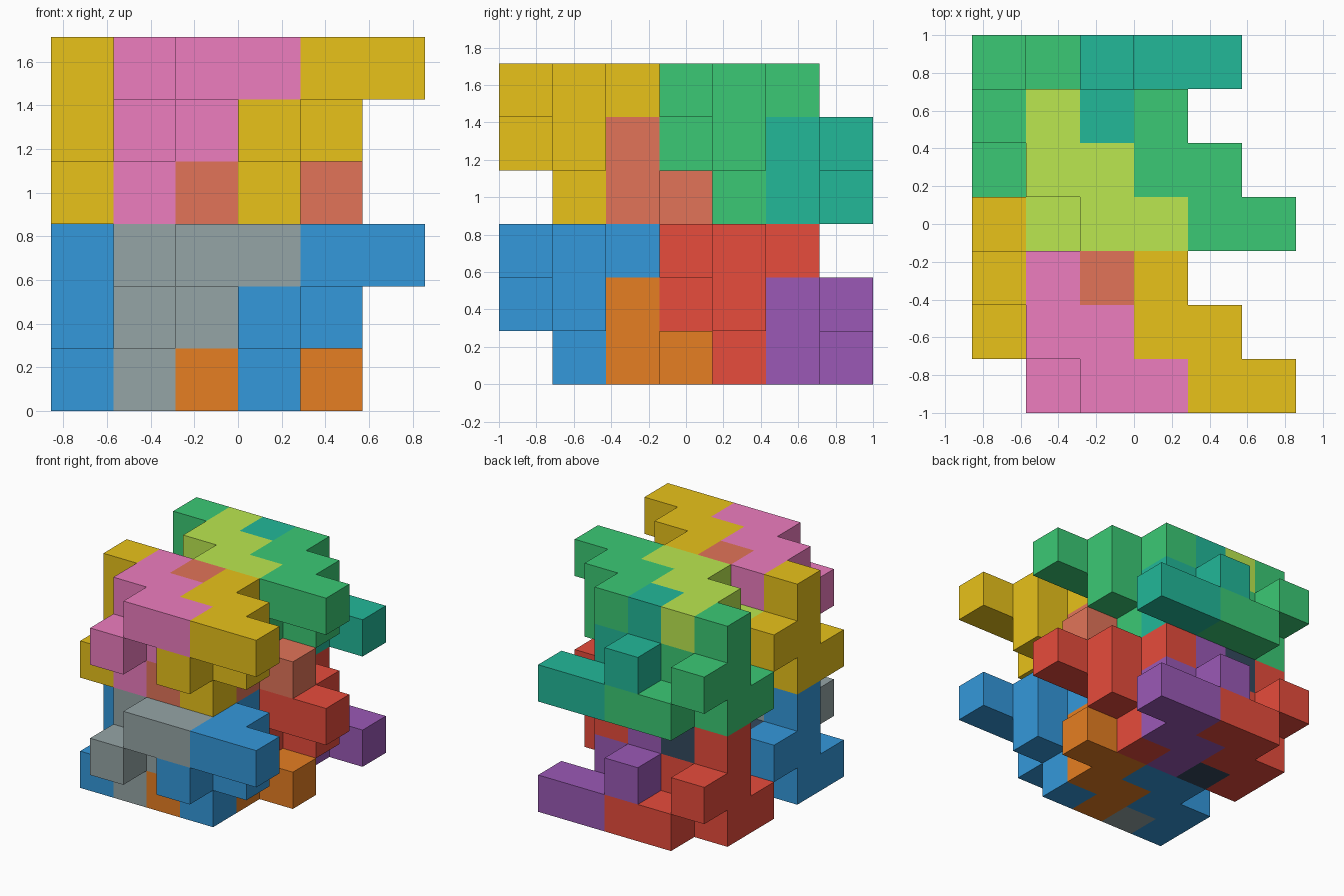
import bpy, bmesh
from mathutils import Vector

if "Cube" in bpy.data.objects:
    bpy.data.objects.remove(bpy.data.objects["Cube"])

U = 2 / 7                                   # edge of one cell

# Two interlocking nine-cell pieces, as (x, y, z) cells
HOOK = [(1, 1, 0), (1, 0, 1), (1, 1, 1), (2, 1, 1), (2, 0, 2),
        (3, 0, 2), (1, 1, 2), (2, 1, 2), (1, 2, 2)]
STAIR = [(0, 1, 0), (0, 2, 0), (1, 2, 0), (1, 3, 0), (2, 3, 0),
         (0, 2, 1), (1, 2, 1), (0, 3, 1), (0, 2, 2)]
DIRS = [Vector(d) for d in ((1, 0, 0), (0, 1, 0), (0, 0, 1),
                            (-1, 0, 0), (0, -1, 0), (0, 0, -1))]


def linear(hex_colour):
    c = [int(hex_colour[n:n + 2], 16) / 255 for n in (0, 2, 4)]
    return [v / 12.92 if v <= 0.04045 else ((v + 0.055) / 1.055) ** 2.4 for v in c] + [1]


def material(name, hex_colour):
    mat = bpy.data.materials.new(name)
    mat.diffuse_color = linear(hex_colour)
    mat.use_nodes = True
    mat.node_tree.nodes["Principled BSDF"].inputs["Base Color"].default_value = mat.diffuse_color
    return mat


def piece(name, cells, offset, mat):
    """Outer skin of a set of unit cells, with flat areas merged."""
    bm = bmesh.new()
    filled = set(cells)
    for cell in cells:
        centre = Vector(cell) + Vector((0.5, 0.5, 0.5))
        for d in DIRS:
            if tuple(int(a + b) for a, b in zip(cell, d)) in filled:
                continue
            u = Vector((d.y, d.z, d.x)) * 0.5
            v = d.cross(u)
            mid = centre + d * 0.5
            bm.faces.new([bm.verts.new((mid + a * u + b * v + Vector(offset)
                                        - Vector((3, 3.5, 0))) * U)
                          for a, b in ((-1, -1), (1, -1), (1, 1), (-1, 1))])
    bmesh.ops.remove_doubles(bm, verts=bm.verts, dist=1e-4)
    bmesh.ops.dissolve_limit(bm, angle_limit=0.01, verts=bm.verts, edges=bm.edges)
    mesh = bpy.data.meshes.new(name)
    bm.to_mesh(mesh)
    bm.free()
    mesh.materials.append(mat)
    bpy.context.collection.objects.link(bpy.data.objects.new(name, mesh))


# Colours of each block: outer pair, inner hook, inner stair
BLOCKS = {
    ("lower_front", 0, 0): ("3498db", "95a5a6", "e67e22"),
    ("lower_back", 3, 0): ("e74c3c", "34495e", "9b59b6"),
    ("upper_front", 0, 3): ("e8c21a", "ed7dbf", "e27459"),
    ("upper_back", 3, 3): ("3bc975", "bbe750", "22b899"),
}

# The same four-piece block repeats in depth and height
for (place, dy, dz), colours in BLOCKS.items():
    outer, hook, stair = [material(f"{place}_{part}", c) for part, c in
                          zip(("outer", "hook", "stair"), colours)]
    piece(f"{place}_left_stair", STAIR, (0, dy, dz), outer)
    piece(f"{place}_inner_hook", HOOK, (0, dy, dz), hook)
    piece(f"{place}_inner_stair", STAIR, (2, dy, dz), stair)
    piece(f"{place}_right_hook", HOOK, (2, dy, dz), outer)
